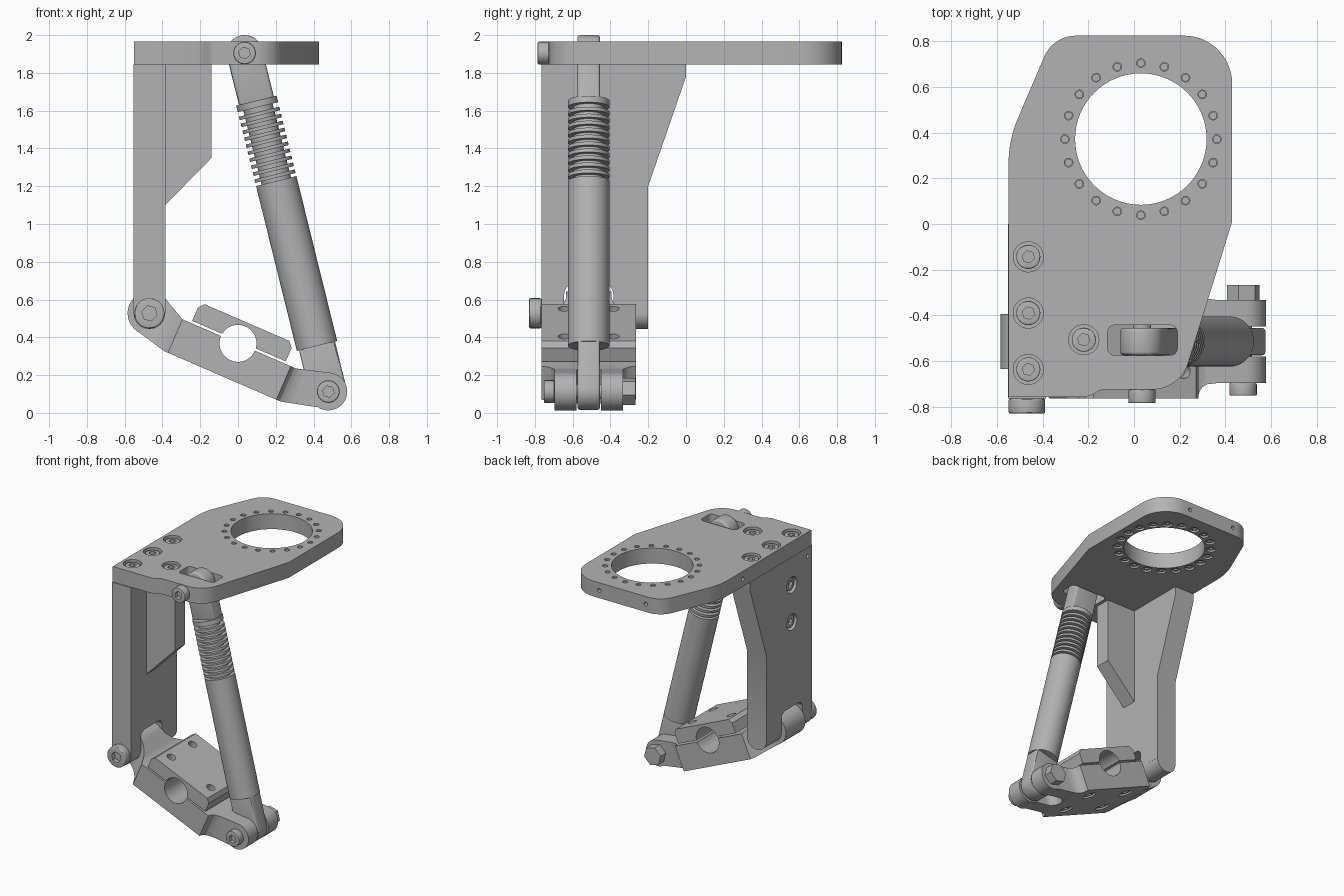
import bpy, bmesh
from math import sin, cos, pi, radians
from mathutils import Vector as V

old = bpy.data.objects.get("Cube")
if old:
    bpy.data.objects.remove(old)

steel = bpy.data.materials.new("grey metal")
steel.use_nodes = True
GREY = (0.45, 0.45, 0.45, 1)
steel.diffuse_color = GREY
steel.node_tree.nodes["Principled BSDF"].inputs["Base Color"].default_value = GREY
parts = []

# Frames: origin, two profile directions, extrusion direction
X, Y, Z, O = V((1, 0, 0)), V((0, 1, 0)), V((0, 0, 1)), V((0, 0, 0))
PLAN, FRONT, SIDE = (O, X, Y, Z), (O, X, Z, Y), (O, Y, Z, X)


def arc(cx, cy, r, a0=0, a1=360, n=12):
    return [(cx + r * cos(radians(a0 + (a1 - a0) * i / n)),
             cy + r * sin(radians(a0 + (a1 - a0) * i / n))) for i in range(n + 1)]


def circle(cx, cy, r, n=32):
    return arc(cx, cy, r, n=n)[:-1]


def rounded_rect(x0, x1, y0, y1, r):
    return (arc(x1 - r, y1 - r, r, 0, 90, 6) + arc(x0 + r, y1 - r, r, 90, 180, 6)
            + arc(x0 + r, y0 + r, r, 180, 270, 6) + arc(x1 - r, y0 + r, r, 270, 360, 6))


def prism(name, pts, frame, lo, hi, bevel=0):
    o, a, b, c = frame
    bm = bmesh.new()
    rings = [[bm.verts.new(o + a * p + b * q + c * t) for p, q in pts] for t in (lo, hi)]
    for ring in rings:
        bm.faces.new(ring)
    for i in range(len(pts)):
        j = (i + 1) % len(pts)
        bm.faces.new((rings[0][i], rings[0][j], rings[1][j], rings[1][i]))
    bmesh.ops.recalc_face_normals(bm, faces=bm.faces)
    if bevel:
        rim = [e for e in bm.edges if any(len(f.verts) > 4 for f in e.link_faces)]
        bmesh.ops.bevel(bm, geom=rim, offset=bevel, segments=3, profile=0.5, affect='EDGES')
    mesh = bpy.data.meshes.new(name)
    bm.to_mesh(mesh)
    bm.free()
    obj = bpy.data.objects.new(name, mesh)
    bpy.context.scene.collection.objects.link(obj)
    parts.append(obj)
    return obj


def cut(obj, tool, op='DIFFERENCE'):
    mod = obj.modifiers.new("cut", 'BOOLEAN')
    mod.operation, mod.object, mod.solver = op, tool, 'EXACT'
    bpy.context.view_layer.update()
    graph = bpy.context.evaluated_depsgraph_get()
    mesh = bpy.data.meshes.new_from_object(obj.evaluated_get(graph))
    obj.modifiers.clear()
    obj.data = mesh
    parts.remove(tool)
    bpy.data.objects.remove(tool)


def along(pos, axis):
    a = axis.orthogonal().normalized()
    return (V(pos), a, axis.cross(a), axis)


def rod(name, pos, axis, r, lo, hi, n=32, bevel=0):
    return prism(name, circle(0, 0, r, n), along(pos, axis), lo, hi, bevel)


def screw(name, pos, axis, r, h):
    head = rod(name, pos, axis, r, 0, h, 24, r * 0.1)
    cut(head, rod("socket", pos, axis, r * 0.52, h * 0.5, h * 2, 6))


def sunk_screw(name, obj, pos, axis, r, depth):
    cut(obj, rod("bore", pos, axis, r, -depth, 0.05))
    screw(name, V(pos) - axis * depth, axis, r * 0.8, depth * 0.8)


# Top plate with ring opening and strut slot
outline = ([(-0.55, -0.757), (-0.21, -0.757), (-0.18, -0.748), (-0.155, -0.73), (-0.13, -0.725)]
           + arc(0.08, -0.56, 0.165, -90, -18, 10) + [(0.43, 0.01)]
           + arc(0.22, 0.615, 0.21, 0, 90) + arc(-0.255, 0.675, 0.15, 90, 156, 8)
           + arc(-0.03, 0.26, 0.52, 157, 180, 8))
top_plate = prism("top_plate", outline, PLAN, 1.845, 1.965)
RX, RY = 0.03, 0.372
cut(top_plate, prism("opening", circle(RX, RY, 0.288, 64), PLAN, 1.7, 2.1))
cut(top_plate, prism("slot", rounded_rect(-0.115, 0.19, -0.575, -0.443, 0.03), PLAN, 1.7, 2.1))
for i in range(20):
    px, py = RX + 0.333 * cos(i * pi / 10), RY + 0.333 * sin(i * pi / 10)
    cut(top_plate, rod("hole", (px, py, 1.9), Z, 0.019, -0.2, 0.2, 16))
    sunk_screw("ring_screw", top_plate, (px, py, 1.845), -Z, 0.034, 0.04)
    rod("ring_screw_shank", (px, py, 1.88), Z, 0.017, -0.01, 0.075, 16)
for px, py in ((-0.463, -0.144), (-0.463, -0.39), (-0.463, -0.637), (-0.22, -0.507)):
    sunk_screw("plate_screw", top_plate, (px, py, 1.965), Z, 0.066, 0.06)
for pos, axis in (((0.17, 0.825, 1.905), Y), ((-0.23, 0.825, 1.905), Y), ((-0.55, 0.085, 1.905), X)):
    cut(top_plate, rod("pin_hole", pos, axis, 0.015, -0.05, 0.05, 16))

# Side plate with hinge lugs
HX, HZ, CY = -0.469, 0.527, -0.515
side_outline = [(-0.765, HZ), (-0.2, HZ), (-0.2, 1.2), (0, 1.78), (0, 1.845), (-0.765, 1.845)]
side_plate = prism("side_plate", side_outline, SIDE, -0.552, -0.385)
cut(side_plate, prism("notch", rounded_rect(CY - 0.13, CY + 0.13, 0.3, 0.68, 0.05), SIDE, -0.7, -0.3))
for z in (1.63, 1.34):
    sunk_screw("side_screw", side_plate, (-0.552, CY, z), -X, 0.062, 0.06)
cut(side_plate, rod("pin_hole", (-0.552, -0.71, 1.78), X, 0.015, -0.05, 0.05, 16))
for lo, hi in ((-0.765, CY - 0.13), (CY + 0.13, -0.2)):
    rod("hinge_lug", (HX, 0, HZ), Y, 0.0835, lo, hi)
rod("hinge_pin", (HX, 0, HZ), Y, 0.05, -0.76, -0.21)
screw("hinge_bolt", (HX, -0.765, HZ), -Y, 0.08, 0.065)

# Gusset between side plate and top plate
prism("gusset", [(-0.385, 1.1), (-0.14, 1.35), (-0.14, 1.845), (-0.385, 1.845)], FRONT,
      CY - 0.06, CY + 0.06)

# Lower arm, tilted about the clamp bore
U, N = V((0.918, 0, -0.397)), V((0.397, 0, 0.918))
C = V((0, CY, 0.368))
ARM, ARM_PLAN = (C, U, N, Y), (C, U, Y, N)
arm = prism("lower_arm", [(-0.34, -0.193), (0.33, -0.193)] + arc(0.54, -0.044, 0.1, -100, 105, 24)
            + [(0.335, 0), (-0.32, 0)] + arc(-0.494, -0.04, 0.115, 60, 265, 24), ARM, -0.25, 0.25)
half = [(-0.7, 0.12), (-0.45, 0.12), (-0.41, 0.135), (-0.36, 0.18), (-0.32, 0.25), (0.305, 0.25),
        (0.31, 0.225), (0.325, 0.2), (0.35, 0.187), (0.39, 0.182), (0.7, 0.182)]
cut(arm, prism("width", half + [(u, -w) for u, w in reversed(half)], ARM_PLAN, -0.5, 0.5), 'INTERSECT')
cut(arm, prism("fork_slot", [(0.8, 0.066)] + arc(0.42, 0, 0.066, 90, 270) + [(0.8, -0.066)],
               ARM_PLAN, -0.5, 0.5))

# Clamp cap on the arm, sharing its bore
cap = prism("clamp_cap", [(-0.27, 0.013), (0.27, 0.013), (0.27, 0.09), (0.245, 0.12),
                          (-0.245, 0.12), (-0.27, 0.09)], ARM, -0.25, 0.25)
for obj in (arm, cap):
    cut(obj, prism("bore", circle(0, 0, 0.098, 40), ARM, -0.4, 0.4))
for u in (-0.185, 0.185):
    for w in (-0.13, 0.13):
        spot = C + U * u + Y * w
        cut(cap, rod("hole", spot + N * 0.12, N, 0.032, -0.06, 0.05, 20))
        sunk_screw("clamp_screw", arm, spot - N * 0.193, -N, 0.05, 0.04)

# Strut between top plate and arm fork
TOP, END = V((0.035, CY, 1.905)), V((0.478, CY, 0.113))
D = (END - TOP).normalized()
L = (END - TOP).length
S = D.cross(Y)
STRUT = (TOP, D, S, Y)
prism("upper_rod_end", arc(0, 0, 0.095, 90, 270, 20) + [(0.27, -0.095), (0.27, 0.095)],
      STRUT, -0.06, 0.06, 0.015)
prism("lower_rod_end", arc(L, 0, 0.098, -90, 90, 20) + [(1.58, 0.098), (1.58, -0.098)],
      STRUT, -0.06, 0.06, 0.015)
rod("strut_core", TOP, D, 0.08, 0.26, 0.72)
rod("strut_collar", TOP, D, 0.11, 0.26, 0.295, 40)
for i in range(10):
    rod("strut_fin", TOP, D, 0.11, 0.32 + i * 0.038, 0.339 + i * 0.038, 40)
rod("strut_body", TOP, D, 0.11, 0.698, 1.597, 48)

# Strut pivot bolts and nut
screw("upper_pivot_bolt", (TOP.x, -0.725, TOP.z), -Y, 0.06, 0.06)
rod("upper_pivot_pin", TOP, Y, 0.04, -0.2, 0.1)
screw("lower_pivot_bolt", (END.x, CY - 0.182, END.z), -Y, 0.06, 0.055)
rod("lower_pivot_pin", END, Y, 0.04, -0.18, 0.18)
rod("lower_pivot_nut", END, Y, 0.074, 0.18, 0.247, 6)

# Finish: one colour, smooth rounds with sharp edges
for obj in bpy.context.selected_objects:
    obj.select_set(False)
for obj in parts:
    obj.data.materials.clear()
    obj.data.materials.append(steel)
    obj.select_set(True)
bpy.context.view_layer.objects.active = top_plate
bpy.ops.object.shade_smooth_by_angle(angle=radians(30))
